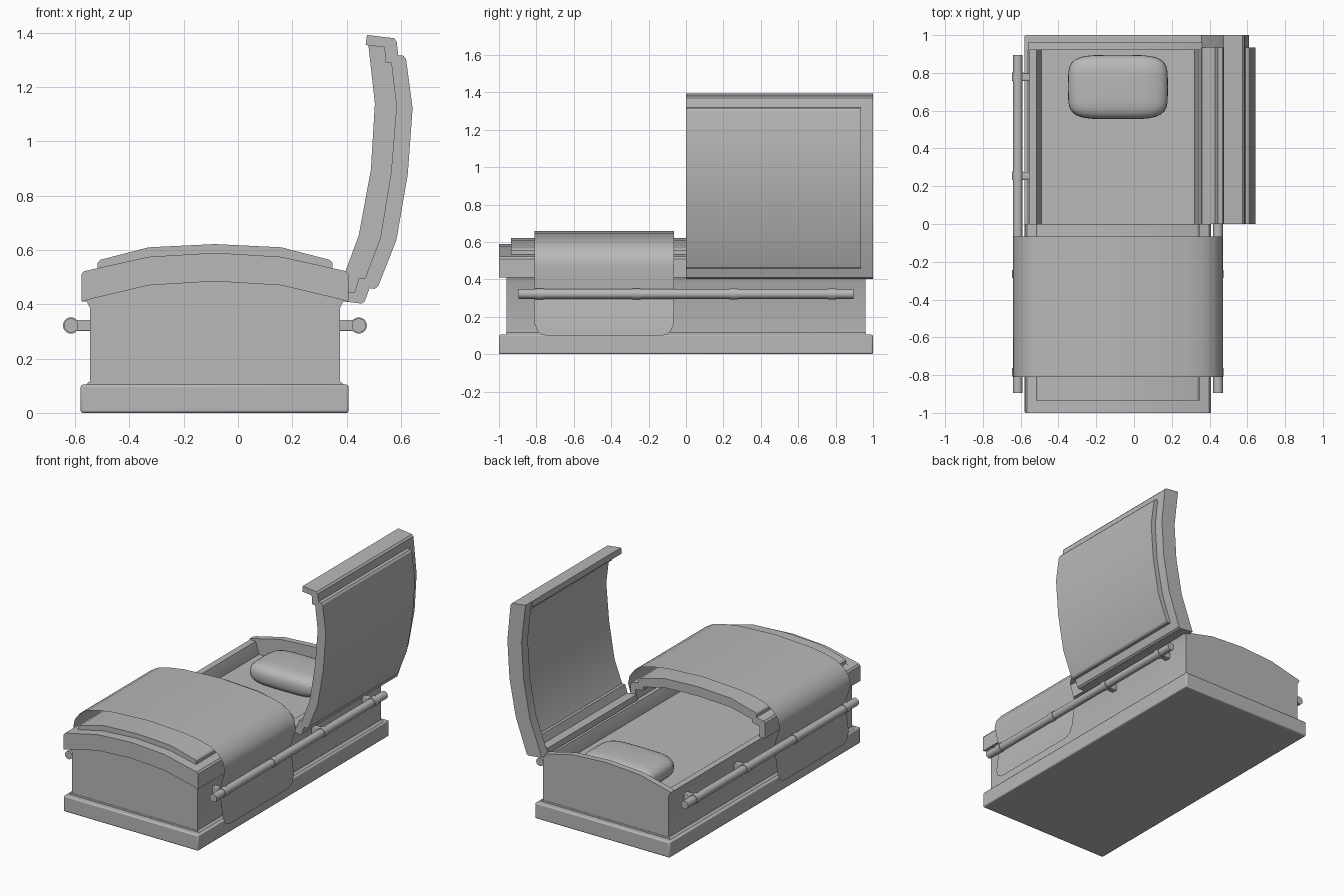
import bpy, bmesh, math

if "Cube" in bpy.data.objects:
    bpy.data.objects.remove(bpy.data.objects["Cube"])

CX = -0.085  # centre line of the box; all x below are relative to it
grey = bpy.data.materials.new("mid_grey")
grey.diffuse_color = (0.48, 0.48, 0.48, 1)
grey.use_nodes = True
grey.node_tree.nodes["Principled BSDF"].inputs["Base Color"].default_value = grey.diffuse_color


def finish(name, bm, angle=30):
    bmesh.ops.recalc_face_normals(bm, faces=bm.faces[:])
    me = bpy.data.meshes.new(name)
    bm.to_mesh(me)
    bm.free()
    me.materials.append(grey)
    ob = bpy.data.objects.new(name, me)
    ob.location.x = CX
    bpy.context.collection.objects.link(ob)
    bpy.ops.object.select_all(action='DESELECT')
    ob.select_set(True)
    bpy.context.view_layer.objects.active = ob
    bpy.ops.object.shade_smooth_by_angle(angle=math.radians(angle))
    return ob


def prism(name, pts, y0, y1):
    """Extrude an x-z outline along y."""
    bm = bmesh.new()
    a = [bm.verts.new((x, y0, z)) for x, z in pts]
    b = [bm.verts.new((x, y1, z)) for x, z in pts]
    bm.faces.new(a)
    bm.faces.new(b[::-1])
    n = len(pts)
    for i in range(n):
        j = (i + 1) % n
        bm.faces.new((a[i], b[i], b[j], a[j]))
    return finish(name, bm)


def box(name, x0, x1, y0, y1, z0, z1, bevel=0):
    ob = prism(name, [(x0, z0), (x1, z0), (x1, z1), (x0, z1)], y0, y1)
    if bevel:
        m = ob.modifiers.new("bevel", 'BEVEL')
        m.width, m.segments = bevel, 2
    return ob


def sym(half):
    """Mirror a left-to-centre polyline (last point on x = 0)."""
    return half + [(-x, z) for x, z in half[-2::-1]]


def rod(name, x, y0, y1, z, r):
    pts = [(x + r * math.cos(t), z + r * math.sin(t))
           for t in (i * math.tau / 20 for i in range(20))]
    return prism(name, pts, y0, y1)


# Plinth and box walls
box("base", -0.4945, 0.4925, -1, 1, 0, 0.104, 0.008)
prism("base_cove", sym([(-0.476, 0.09), (-0.476, 0.104), (-0.4625, 0.115), (0, 0.115)])
      , -0.962, 0.962)
for s, side in ((-1, "left"), (1, "right")):
    wall = [(0.46, 0.1), (0.46, 0.385), (0.472, 0.41), (0.43, 0.41), (0.405, 0.33), (0.405, 0.1)]
    prism(side + "_wall", [(s * x, z) for x, z in wall], -0.96, 0.96)
end = sym([(-0.46, 0.385), (-0.475, 0.415), (-0.455, 0.422), (-0.245, 0.472), (0, 0.487)])
for y0, y1, nm in ((-0.96, -0.92, "foot_wall"), (0.92, 0.96, "head_wall")):
    prism(nm, [(-0.46, 0.1)] + end + [(0.46, 0.1)], y0, y1)
box("bed", -0.42, 0.42, -0.93, 0.93, 0.1, 0.33)

# Pillow: a squared-off sphere
bm = bmesh.new()
bmesh.ops.create_uvsphere(bm, u_segments=32, v_segments=16, radius=1)
sq = lambda v, p: math.copysign(abs(v) ** p, v)
for v in bm.verts:
    v.co = (0.265 * sq(v.co.x, 0.45), 0.725 + 0.17 * sq(v.co.y, 0.45), 0.385 + 0.075 * sq(v.co.z, 0.8))
finish("pillow", bm, 60)

# Lid halves: hollow stepped shell plus a solid arched end
top = sym([(-0.4925, 0.41), (-0.4925, 0.51), (-0.4825, 0.522), (-0.245, 0.575), (0, 0.59)])
under = sym([(-0.455, 0.42), (-0.245, 0.47), (0, 0.485)])
lid_end = top + under[::-1]
outer = sym([(-0.4925, 0.41), (-0.4925, 0.51), (-0.4825, 0.522), (-0.4325, 0.533),
             (-0.4325, 0.553), (-0.422, 0.564), (-0.245, 0.61), (0, 0.622)])
inner = sym([(-0.455, 0.41), (-0.455, 0.48), (-0.40, 0.49), (-0.40, 0.512),
             (-0.245, 0.55), (0, 0.56)])
shell = outer + inner[::-1]


def swing(pts, a=math.radians(97)):
    """Open the lid about its right lower edge."""
    c, s = math.cos(a), math.sin(a)
    return [(0.44 + (x - 0.4925) * c + (z - 0.41) * s,
             0.415 - (x - 0.4925) * s + (z - 0.41) * c) for x, z in pts]


prism("closed_lid_shell", shell, -0.935, 0)
prism("closed_lid_end", lid_end, -1, -0.935)
prism("open_lid_shell", swing(shell), 0, 0.935)
prism("open_lid_end", swing(lid_end), 0.935, 1)

# Carrying rails with collars and brackets
for s, side in ((-1, "left"), (1, "right")):
    x = s * 0.53
    rod(side + "_rail", x, -0.895, 0.895, 0.322, 0.026)
    for i, y in enumerate((-0.785, -0.265, 0.255, 0.78)):
        rod(f"{side}_collar_{i}", x, y - 0.022, y + 0.022, 0.322, 0.03)
        box(f"{side}_bracket_{i}", min(x, s * 0.45), max(x, s * 0.45),
            y - 0.02, y + 0.02, 0.302, 0.342, 0.004)

# Draped cloth, a single sheet: (x, z, corner inset) from the left hem to the centre
half = [(-0.545, 0.098, 0.07), (-0.544, 0.105, 0.04), (-0.543, 0.12, 0.018), (-0.54, 0.165, 0),
        (-0.523, 0.29, 0), (-0.516, 0.345, 0), (-0.555, 0.47, 0), (-0.543, 0.525, 0),
        (-0.505, 0.575, 0), (-0.45, 0.608, 0), (-0.375, 0.628, 0), (-0.265, 0.645, 0), (0, 0.659, 0)]
rows = half + [(-x, z, d) for x, z, d in half[-2::-1]]
bm = bmesh.new()
edge = [[bm.verts.new((x, y, z)) for y in (-0.81 + d, -0.065 - d)] for x, z, d in rows]
for a, b in zip(edge, edge[1:]):
    bm.faces.new((a[0], a[1], b[1], b[0]))
bm.normal_update()
if bm.verts[:] and sum(f.normal.z for f in bm.faces) < 0:
    bmesh.ops.reverse_faces(bm, faces=bm.faces[:])
finish("draped_cloth", bm, 60)
